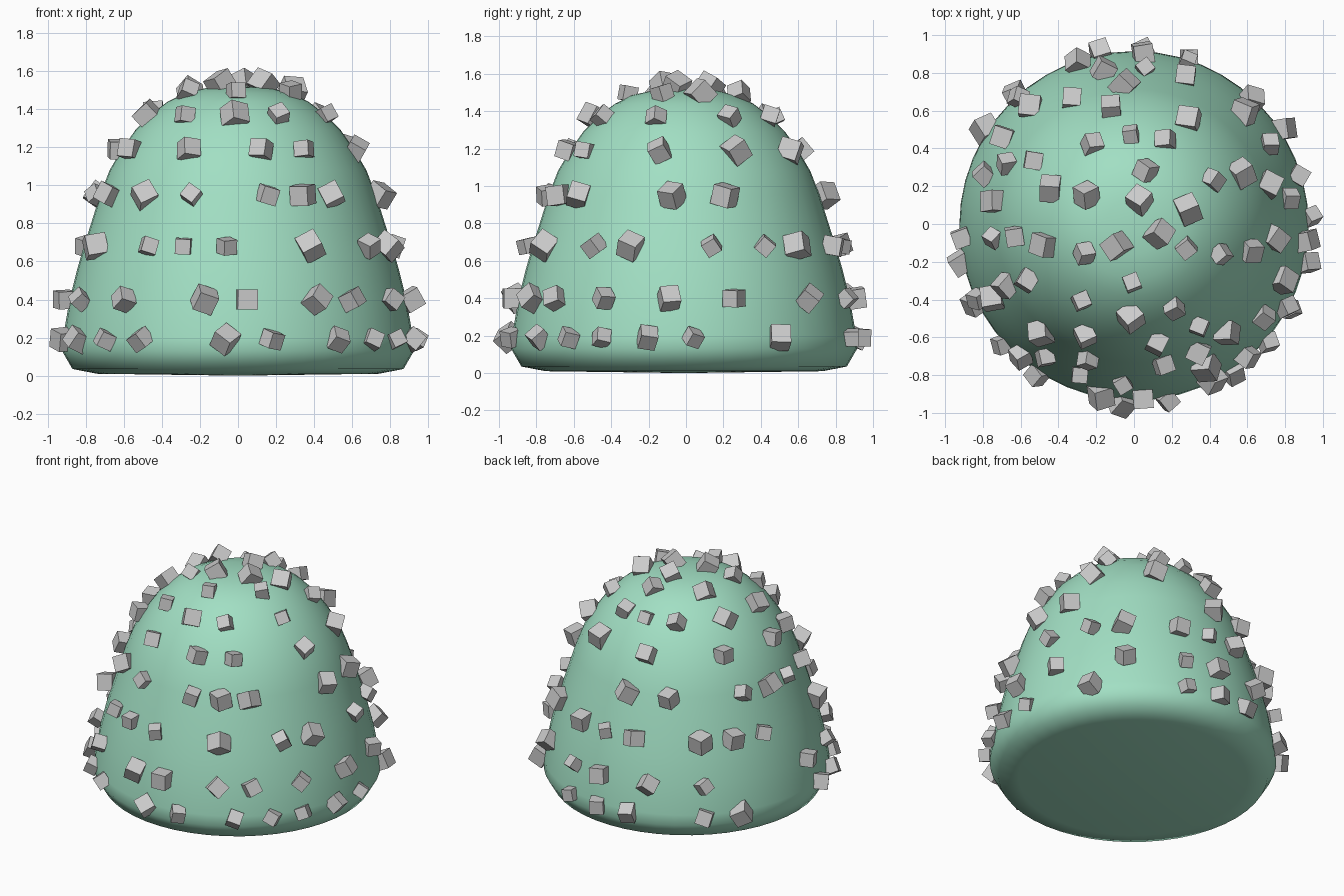
import bpy, bmesh, random
from math import radians, sin, cos, tau
from mathutils import Matrix, Vector, Euler

if "Cube" in bpy.data.objects:
    bpy.data.objects.remove(bpy.data.objects["Cube"])

random.seed(7)
CENTRE_Y = -0.01


def add_object(name, bm):
    bmesh.ops.recalc_face_normals(bm, faces=bm.faces)
    mesh = bpy.data.meshes.new(name)
    bm.to_mesh(mesh)
    bm.free()
    obj = bpy.data.objects.new(name, mesh)
    bpy.context.collection.objects.link(obj)
    return obj


# gumdrop body: a turned profile (radius, height)
profile = [(0.74, 0.01), (0.87, 0.035), (0.925, 0.13), (0.92, 0.2), (0.885, 0.4),
           (0.845, 0.56), (0.81, 0.68), (0.725, 0.95), (0.675, 1.08), (0.61, 1.19),
           (0.54, 1.29), (0.455, 1.375), (0.37, 1.44), (0.28, 1.485), (0.15, 1.515)]
SIDES = 48
bm = bmesh.new()
rings = [[bm.verts.new((r * cos(tau * i / SIDES), CENTRE_Y + r * sin(tau * i / SIDES), z))
          for i in range(SIDES)] for r, z in profile]
for low, high in zip(rings, rings[1:]):
    for i in range(SIDES):
        j = (i + 1) % SIDES
        bm.faces.new((low[i], low[j], high[j], high[i]))
for ring, z in ((rings[0], 0.0), (rings[-1], 1.52)):
    tip = bm.verts.new((0, CENTRE_Y, z))
    for i in range(SIDES):
        bm.faces.new((ring[i], ring[(i + 1) % SIDES], tip))
for f in bm.faces:
    f.smooth = True
body = add_object("gumdrop_body", bm)
green = bpy.data.materials.new("candy_green")
green.diffuse_color = (0.36, 0.74, 0.55, 1)
green.use_nodes = True
green.node_tree.nodes["Principled BSDF"].inputs["Base Color"].default_value = green.diffuse_color
body.data.materials.append(green)

# sugar crystals: rows of (radius, height, angles round the body in degrees)
rows = [
    (0.94, 0.19, [3, -12, -28, -41, -56, -79, -94, -123, -138, -154, -168,
                  33, 72, 87, 101, 132, 147]),
    (0.915, 0.40, [-5, -28, -49, -63, -87, -101, -131, -155, -176, 17, 47, 72, 87, 109, 132]),
    (0.84, 0.68, [10, -20, -35, -63, -94, -110, -124, -153, 161, 146, 131, 101, 86, 71, 46, 31]),
    (0.75, 0.95, [17, -5, -49, -63, -78, -109, -131, -155, -175, 170, 154, 116, 94]),
    (0.635, 1.19, [26, -12, -57, -79, -114, -153, -175, 147, 101, 63]),
    (0.485, 1.37, [30, -18, -64, -92, -125, -168, 156, 117, 92, 70]),
    (0.30, 1.495, [17, -23, -92, -151, 147, 78]),
    (0.14, 1.535, [78, -17, -131]),
]
bm = bmesh.new()
for radius, height, angles in rows:
    for a in map(radians, angles):
        place = Vector((radius * cos(a), CENTRE_Y + radius * sin(a), height))
        turn = Euler([random.uniform(0, tau) for _ in range(3)])
        size = random.uniform(0.075, 0.11)
        bmesh.ops.create_cube(bm, size=size,
                              matrix=Matrix.Translation(place) @ turn.to_matrix().to_4x4())
add_object("sugar_crystals", bm)
